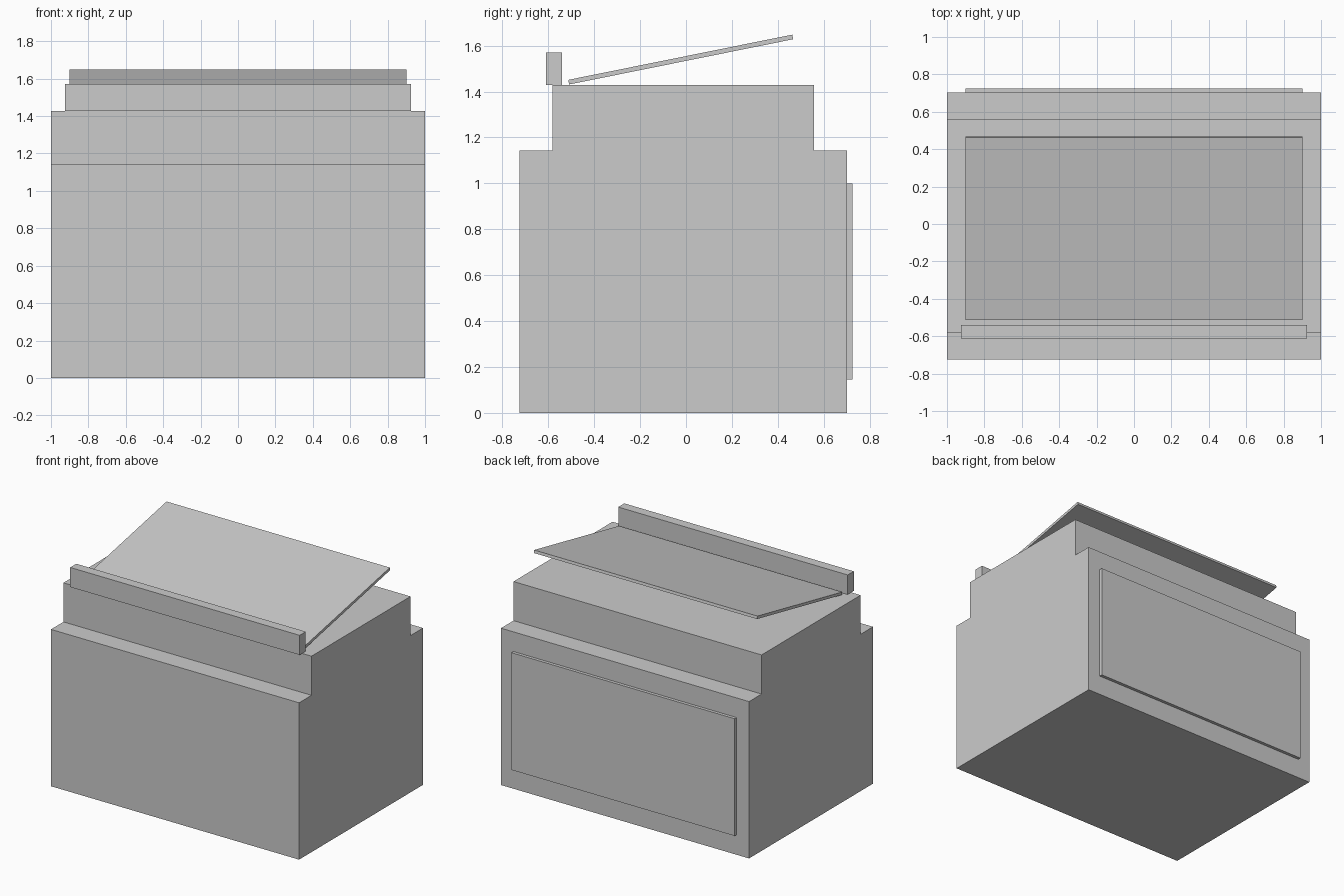
import bpy

if "Cube" in bpy.data.objects:
    bpy.data.objects.remove(bpy.data.objects["Cube"])


def extrude_profile(name, profile, half_width):
    """Extrude a closed (y, z) outline along x, centred on x = 0."""
    n = len(profile)
    verts = [(x, y, z) for x in (-half_width, half_width) for y, z in profile]
    faces = [tuple(reversed(range(n))), tuple(range(n, 2 * n))]
    faces += [(i, (i + 1) % n, n + (i + 1) % n, n + i) for i in range(n)]
    mesh = bpy.data.meshes.new(name)
    mesh.from_pydata(verts, [], faces)
    mesh.validate()
    obj = bpy.data.objects.new(name, mesh)
    bpy.context.collection.objects.link(obj)
    return obj


def rect(y0, y1, z0, z1):
    return [(y0, z0), (y1, z0), (y1, z1), (y0, z1)]


# Cabinet body with a narrower stepped top
extrude_profile("cabinet_body", [
    (-0.725, 0.0), (0.702, 0.0), (0.702, 1.143), (0.558, 1.143),
    (0.558, 1.428), (-0.582, 1.428), (-0.582, 1.143), (-0.725, 1.143),
], 1.0)

# Thin raised panel on the back
extrude_profile("back_panel", rect(0.702, 0.725, 0.146, 1.0), 0.9)

# Upright bar along the front of the top
extrude_profile("front_bar", rect(-0.611, -0.541, 1.428, 1.571), 0.925)

# Sloping board, rising towards the back
extrude_profile("sloping_board", [
    (-0.509, 1.431), (0.467, 1.628), (0.463, 1.648), (-0.513, 1.451),
], 0.9)
